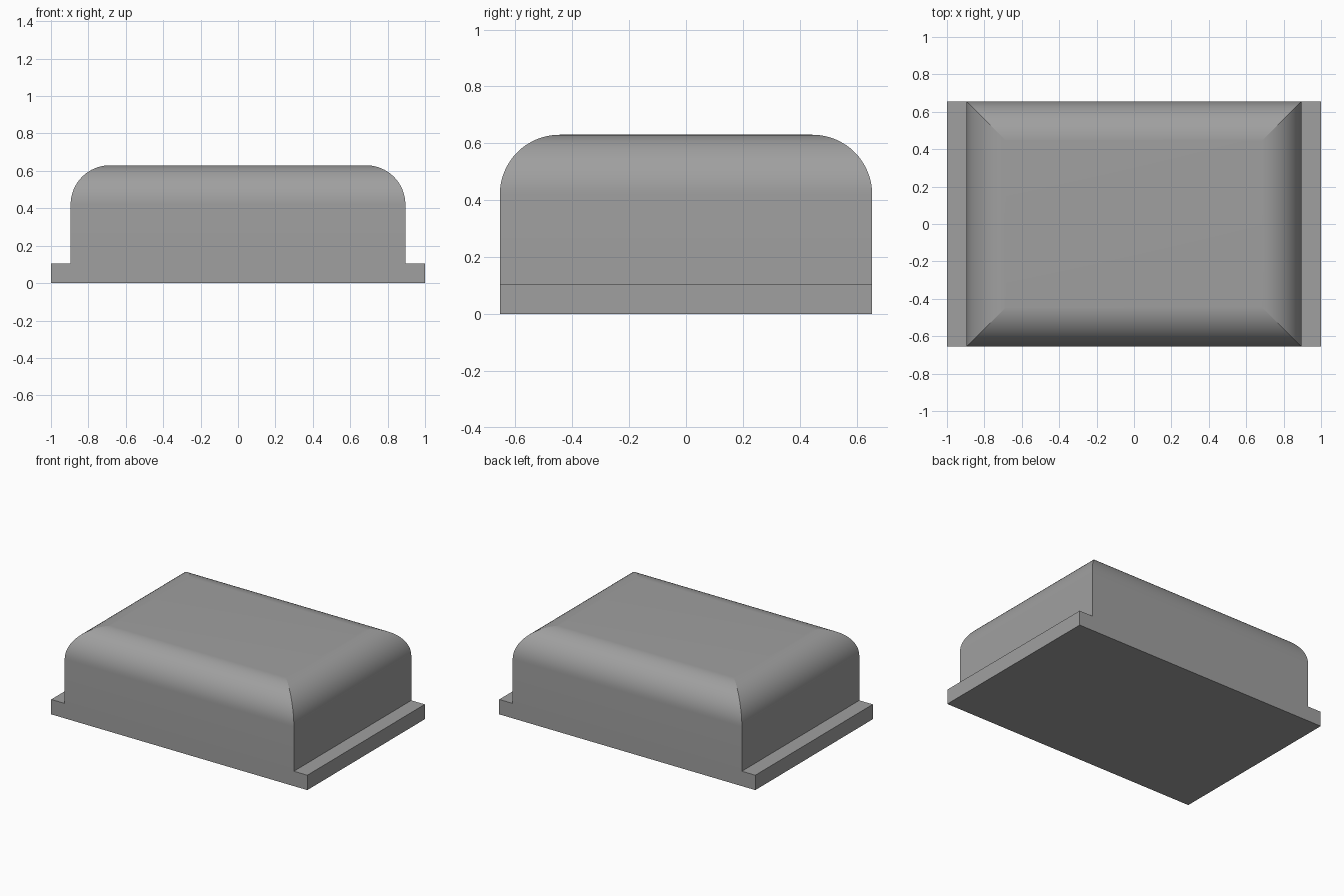
import bpy, bmesh, math

if "Cube" in bpy.data.objects:
    bpy.data.objects.remove(bpy.data.objects["Cube"])

L, W, H = 1.0, 0.655, 0.63      # half length, half width, height
BX, FZ, R = 0.895, 0.105, 0.21  # cover half length, flange height, edge radius
STEPS = 16

grey = bpy.data.materials.new("grey")
grey.diffuse_color = (0.35, 0.35, 0.35, 1)
grey.use_nodes = True
grey.node_tree.nodes["Principled BSDF"].inputs["Base Color"].default_value = grey.diffuse_color

bm = bmesh.new()


def ring(x, y, z):
    return [bm.verts.new((sx * x, sy * y, z))
            for sx, sy in ((-1, -1), (1, -1), (1, 1), (-1, 1))]


# Base slab, with a flange at each end
bottom = ring(L, W, 0)
outer = ring(L, W, FZ)
foot = ring(BX, W, FZ)

# Cover rings: straight wall, then a mitred quarter-round up to the top
rings = []
for i in range(STEPS + 1):
    a = math.pi / 2 * i / STEPS
    inset = R * (1 - math.cos(a))
    rings.append(ring(BX - inset, W - inset, H - R + R * math.sin(a)))
shoulder = rings[0]

bm.faces.new(bottom[::-1])
bm.faces.new(rings[-1])
for a, b in ((0, 1), (2, 3)):       # flush front and back walls
    bm.faces.new((bottom[a], bottom[b], outer[b], foot[b],
                  shoulder[b], shoulder[a], foot[a], outer[a]))
for a, b in ((1, 2), (3, 0)):       # end walls and flange tops
    bm.faces.new((bottom[a], bottom[b], outer[b], outer[a]))
    bm.faces.new((outer[a], outer[b], foot[b], foot[a]))
    bm.faces.new((foot[a], foot[b], shoulder[b], shoulder[a]))
for lo, hi in zip(rings, rings[1:]):  # rounded edges
    for k in range(4):
        n = (k + 1) % 4
        bm.faces.new((lo[k], lo[n], hi[n], hi[k]))

# Smooth along the rounding, sharp at mitres and corners
bmesh.ops.recalc_face_normals(bm, faces=bm.faces)
for f in bm.faces:
    f.smooth = True
for e in bm.edges:
    d = e.verts[0].co - e.verts[1].co
    mitre = abs(d.x) > 1e-5 and abs(d.y) > 1e-5
    e.smooth = e.calc_face_angle(0) < math.radians(30) and not mitre

mesh = bpy.data.meshes.new("flanged_cover")
bm.to_mesh(mesh)
bm.free()
mesh.materials.append(grey)
cover = bpy.data.objects.new("flanged_cover", mesh)
bpy.context.collection.objects.link(cover)
